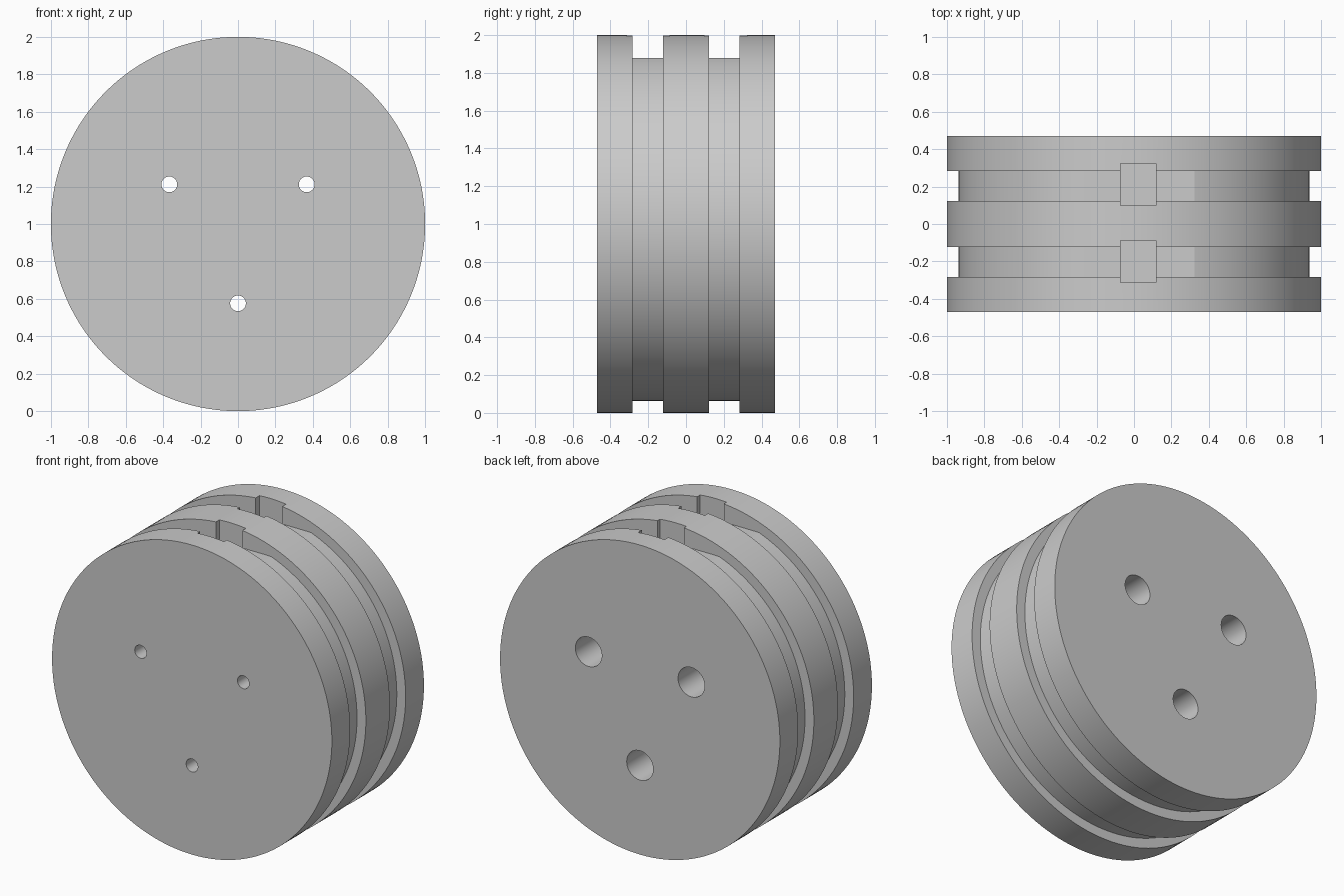
import bpy, bmesh, math
from mathutils import Matrix, Vector

if "Cube" in bpy.data.objects:
    bpy.data.objects.remove(bpy.data.objects["Cube"], do_unlink=True)

SEGMENTS = 160
HALF = 0.47           # half thickness along y
GROOVE_R = 0.937
FLAT_Z = 1.88         # flattened top of each groove floor
CENTRE = Vector((0, 0, 1))

grey = bpy.data.materials.new("plain_grey")
grey.use_nodes = True
grey.diffuse_color = (0.6, 0.6, 0.6, 1)
grey.node_tree.nodes["Principled BSDF"].inputs["Base Color"].default_value = (0.6, 0.6, 0.6, 1)


def make_object(name, bm):
    bmesh.ops.recalc_face_normals(bm, faces=bm.faces[:])
    mesh = bpy.data.meshes.new(name)
    bm.to_mesh(mesh)
    bm.free()
    mesh.materials.append(grey)
    obj = bpy.data.objects.new(name, mesh)
    bpy.context.collection.objects.link(obj)
    return obj


def lathe(name, profile, centre, segments, top=None):
    """Closed solid turned about the y axis from (radius, y) points."""
    bm = bmesh.new()
    rings = []
    for radius, y in profile:
        ring = []
        for i in range(segments):
            a = math.tau * i / segments
            p = centre + Vector((radius * math.cos(a), y, radius * math.sin(a)))
            if top and radius < 1:
                p.z = min(p.z, top)
            ring.append(bm.verts.new(p))
        rings.append(ring)
    for lower, upper in zip(rings, rings[1:]):
        for i in range(segments):
            j = (i + 1) % segments
            bm.faces.new((lower[i], lower[j], upper[j], upper[i]))
    bm.faces.new(rings[0])
    bm.faces.new(rings[-1])
    return make_object(name, bm)


def box(name, centre, size):
    bm = bmesh.new()
    bmesh.ops.create_cube(bm, size=1, matrix=Matrix.Translation(centre) @ Matrix.Diagonal((*size, 1)))
    return make_object(name, bm)


# Grooved wheel body
half_profile = [(1, HALF), (1, 0.283), (GROOVE_R, 0.283), (GROOVE_R, 0.123), (1, 0.123)]
profile = [(r, -y) for r, y in half_profile] + half_profile[::-1]
body = lathe("grooved_wheel", profile, CENTRE, SEGMENTS, FLAT_Z)

# Rectangular pockets at the top of both grooves
cutters = [box("pocket_cutter", Vector((0.023, y, 1.95)), (0.19, 0.224, 0.3))
           for y in (-0.2, 0.21)]

# Three stepped bolt holes, narrow at the front and wide at the back
hole_profile = [(0.042, -0.6), (0.042, 0.0), (0.095, 0.0), (0.095, 0.6)]
for k in range(3):
    a = math.radians(30 + 120 * k)
    centre = CENTRE + 0.424 * Vector((math.cos(a), 0, math.sin(a)))
    cutters.append(lathe("bolt_hole_cutter", hole_profile, centre, 40))

for cutter in cutters:
    mod = body.modifiers.new("cut", "BOOLEAN")
    mod.operation = "DIFFERENCE"
    mod.solver = "EXACT"
    mod.object = cutter

# Bake the cuts and drop the cutters
bpy.context.view_layer.update()
cut_mesh = bpy.data.meshes.new_from_object(body.evaluated_get(bpy.context.evaluated_depsgraph_get()))
body.modifiers.clear()
body.data = cut_mesh
for cutter in cutters:
    bpy.data.objects.remove(cutter, do_unlink=True)

# Smooth curved walls, crisp edges
bpy.ops.object.select_all(action="DESELECT")
body.select_set(True)
bpy.context.view_layer.objects.active = body
bpy.ops.object.shade_smooth_by_angle(angle=math.radians(15))
